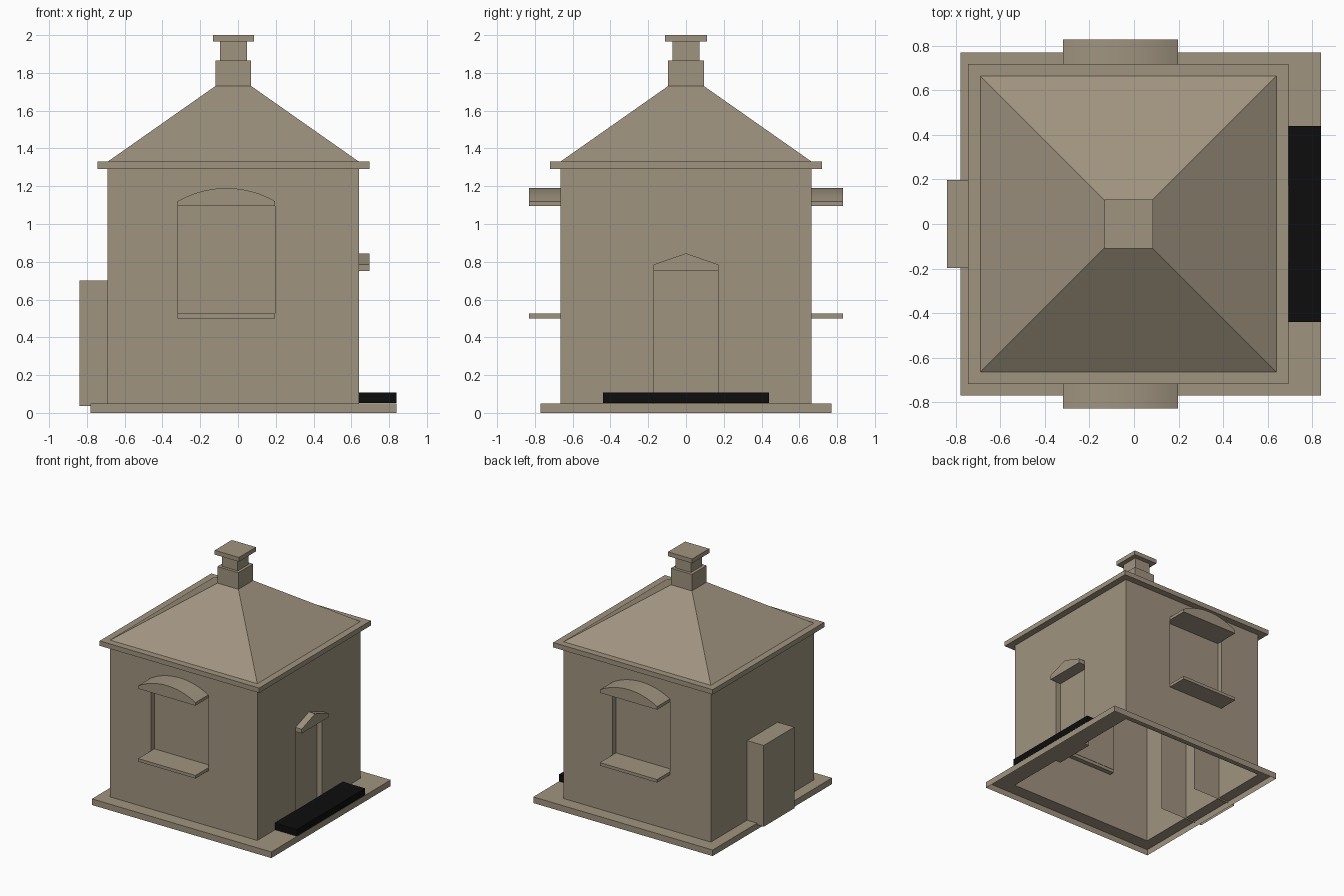
import bpy, bmesh, math

if "Cube" in bpy.data.objects:
    bpy.data.objects.remove(bpy.data.objects["Cube"])


def material(name, color):
    m = bpy.data.materials.new(name)
    m.diffuse_color = (*color, 1)
    m.use_nodes = True
    m.node_tree.nodes["Principled BSDF"].inputs["Base Color"].default_value = m.diffuse_color
    return m


STONE = material("warm_stone", (0.35, 0.295, 0.215))
BLACK = material("black_mat", (0.004, 0.004, 0.004))


def finish(name, bm, mat, smooth=False):
    bmesh.ops.remove_doubles(bm, verts=bm.verts, dist=1e-5)
    bmesh.ops.recalc_face_normals(bm, faces=bm.faces)
    me = bpy.data.meshes.new(name)
    bm.to_mesh(me)
    bm.free()
    me.materials.append(mat)
    ob = bpy.data.objects.new(name, me)
    bpy.context.collection.objects.link(ob)
    if smooth:
        bpy.ops.object.select_all(action='DESELECT')
        ob.select_set(True)
        bpy.context.view_layer.objects.active = ob
        bpy.ops.object.shade_smooth_by_angle(angle=math.radians(25))
    return ob


def face(bm, pts):
    return bm.faces.new([bm.verts.new(p) for p in pts])


def loft(name, rings, cap_top=False):
    """Open shell through stacked rectangles (x0, x1, half_y, z)."""
    bm = bmesh.new()
    loops = [[bm.verts.new(p) for p in ((a, -h, z), (b, -h, z), (b, h, z), (a, h, z))]
             for a, b, h, z in rings]
    for lo, hi in zip(loops, loops[1:]):
        for i in range(4):
            j = (i + 1) % 4
            bm.faces.new((lo[i], lo[j], hi[j], hi[i]))
    if cap_top:
        bm.faces.new(loops[-1])
    return finish(name, bm, STONE)


def prism(name, profile, place, d0, d1, mat=STONE, smooth=False):
    """Closed profile (u, z) extruded from depth d0 to d1."""
    bm = bmesh.new()
    a = [bm.verts.new(place(u, d0, z)) for u, z in profile]
    b = [bm.verts.new(place(u, d1, z)) for u, z in profile]
    bm.faces.new(a)
    bm.faces.new(b)
    for i in range(len(a)):
        j = (i + 1) % len(a)
        bm.faces.new((a[i], a[j], b[j], b[i]))
    return finish(name, bm, mat, smooth)


def rect(u0, u1, z0, z1):
    return [(u0, z0), (u1, z0), (u1, z1), (u0, z1)]


X0, X1, Y, Z0, Z1 = -0.69, 0.64, 0.665, 0.05, 1.29


def recessed_wall(name, place, outer, hole, d, depth):
    """Wall sheet at distance d with a rectangular niche."""
    bm = bmesh.new()
    O = [place(u, d, z) for u, z in rect(*outer)]
    H = [place(u, d, z) for u, z in rect(*hole)]
    R = [place(u, d - depth, z) for u, z in rect(*hole)]
    for i in range(4):
        j = (i + 1) % 4
        if hole[2] > outer[2] or i > 0:
            face(bm, (O[i], O[j], H[j], H[i]))
        face(bm, (H[i], H[j], R[j], R[i]))
    face(bm, R)
    return finish(name, bm, STONE)


# base plinth, open underneath
loft("base_plinth", [(-0.78, 0.84, 0.77, 0), (-0.78, 0.84, 0.77, 0.05), (X0, X1, Y, 0.05)])

# eaves, hipped roof and stepped chimney in one shell
loft("roof_and_chimney", [
    (X0, X1, Y, Z1), (-0.745, 0.695, 0.72, Z1), (-0.745, 0.695, 0.72, 1.33),
    (X0, X1, Y, 1.33), (-0.12, 0.07, 0.095, 1.73), (-0.12, 0.07, 0.095, 1.865),
    (-0.095, 0.047, 0.071, 1.865), (-0.095, 0.047, 0.071, 1.965),
    (-0.133, 0.085, 0.11, 1.965), (-0.133, 0.085, 0.11, 2.0)], cap_top=True)

# front and back walls with window niche, sill and arched hood
W0, W1 = -0.32, 0.197
N = 16
arch = [(W0, 1.095), (W1, 1.095)]
R = (((W1 - W0) / 2) ** 2 + 0.07 ** 2) / (2 * 0.07)
for i in range(N + 1):
    u = W1 + (W0 - W1) * i / N
    c = u - (W0 + W1) / 2
    arch.append((u, 1.19 - R + math.sqrt(R * R - c * c)))
for side, s in (("front", -1), ("back", 1)):
    def place(u, d, z, s=s):
        return (u, s * d, z)
    recessed_wall(side + "_wall", place, (X0, X1, Z0, Z1), (W0, W1, 0.525, 1.095), Y, 0.043)
    prism(side + "_window_sill", rect(W0, W1, 0.5, 0.525), place, Y - 0.04, 0.83)
    prism(side + "_window_hood", arch, place, Y - 0.04, 0.83, smooth=True)


# right wall with door niche and gabled hood
def right(u, d, z):
    return (d, u, z)


recessed_wall("right_wall", right, (-Y, Y, Z0, Z1), (-0.172, 0.172, Z0, 0.75), X1, 0.045)
prism("door_hood", [(-0.172, 0.75), (0.172, 0.75), (0.172, 0.785), (0, 0.845), (-0.172, 0.785)],
      right, X1 - 0.04, 0.696)

# black doorstep
prism("doorstep", rect(-0.44, 0.44, 0.052, 0.107), right, X1, 0.84, BLACK)

# plain left wall
bm = bmesh.new()
face(bm, [right(u, X0, z) for u, z in rect(-Y, Y, Z0, Z1)])
finish("left_wall", bm, STONE)

# hearth box through the left wall, open below and inside
bm = bmesh.new()
a, b, h, z0, z1 = -0.84, -0.44, 0.197, 0.037, 0.70
face(bm, ((a, -h, z0), (a, h, z0), (a, h, z1), (a, -h, z1)))
face(bm, ((a, -h, z1), (a, h, z1), (b, h, z1), (b, -h, z1)))
for y in (-h, h):
    face(bm, ((a, y, z0), (b, y, z0), (b, y, z1), (a, y, z1)))
finish("hearth_box", bm, STONE)
